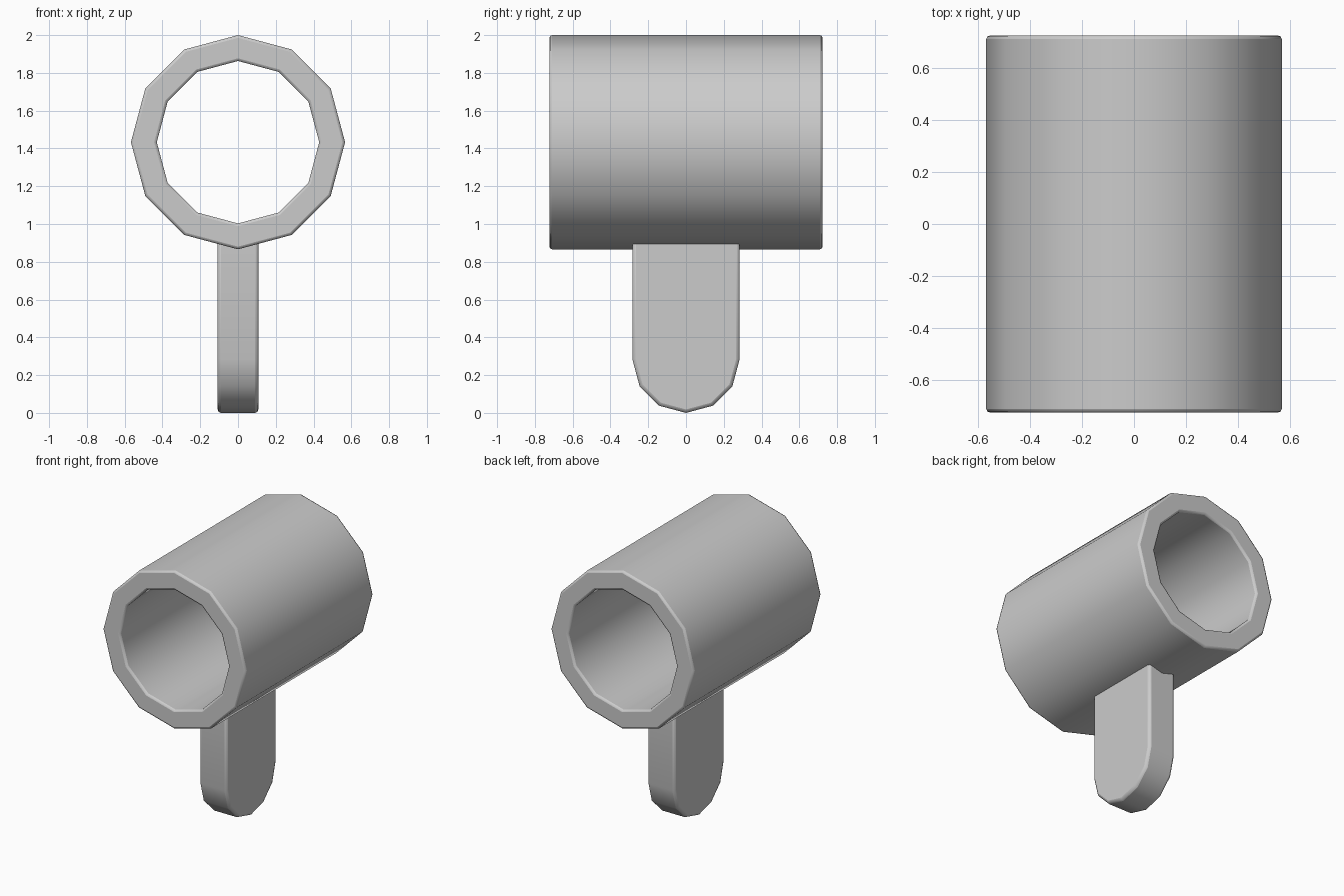
import bpy, bmesh
from math import sin, cos, pi, radians

if "Cube" in bpy.data.objects:
    bpy.data.objects.remove(bpy.data.objects["Cube"])


def finish(name, bm, width):
    bmesh.ops.recalc_face_normals(bm, faces=bm.faces)
    mesh = bpy.data.meshes.new(name)
    bm.to_mesh(mesh)
    bm.free()
    obj = bpy.data.objects.new(name, mesh)
    bpy.context.collection.objects.link(obj)
    # small rounded rims on the sharp edges only
    bevel = obj.modifiers.new("rim_bevel", 'BEVEL')
    bevel.width = width
    bevel.segments = 2
    bevel.limit_method = 'ANGLE'
    bevel.angle_limit = radians(50)
    bpy.ops.object.select_all(action='DESELECT')
    bpy.context.view_layer.objects.active = obj
    obj.select_set(True)
    bpy.ops.object.shade_smooth_by_angle(angle=radians(50))
    return obj


# Hollow twelve-sided barrel lying along y
SIDES, CENTRE_Z, HALF_LEN = 12, 1.433, 0.723
bm = bmesh.new()
rings = []
for radius, y in ((0.567, -HALF_LEN), (0.567, HALF_LEN), (0.43, HALF_LEN), (0.43, -HALF_LEN)):
    rings.append([bm.verts.new((radius * cos(2 * pi * i / SIDES), y,
                                CENTRE_Z + radius * sin(2 * pi * i / SIDES)))
                  for i in range(SIDES)])
for k in range(4):
    a, b = rings[k], rings[(k + 1) % 4]
    for i in range(SIDES):
        j = (i + 1) % SIDES
        bm.faces.new((a[i], a[j], b[j], b[i]))
finish("barrel", bm, 0.014)

# Flat handle with a rounded lower end, its top buried in the barrel wall
R, HALF_THICK, TOP = 0.284, 0.108, 0.925
profile = [(R, TOP), (-R, TOP)]
profile += [(-R * cos(pi * i / 6), R - R * sin(pi * i / 6)) for i in range(7)]
bm = bmesh.new()
face = bm.faces.new([bm.verts.new((-HALF_THICK, y, z)) for y, z in profile])
ext = bmesh.ops.extrude_face_region(bm, geom=[face])
verts = [g for g in ext["geom"] if isinstance(g, bmesh.types.BMVert)]
bmesh.ops.translate(bm, verts=verts, vec=(2 * HALF_THICK, 0, 0))
finish("handle", bm, 0.018)
